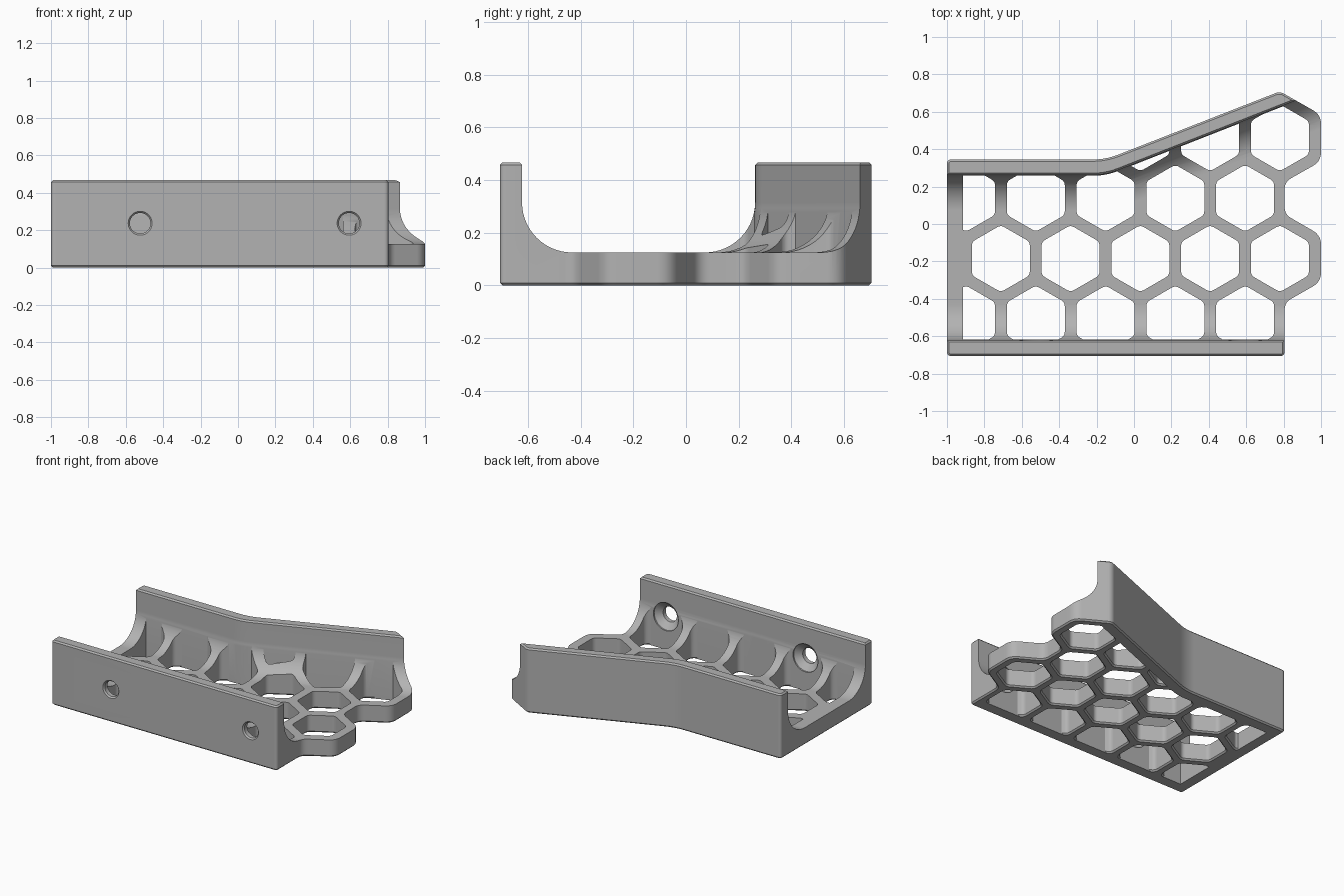
import bpy, bmesh, math
from mathutils import Vector

cube = bpy.data.objects.get("Cube")
if cube:
    bpy.data.objects.remove(cube, do_unlink=True)

grey = bpy.data.materials.new("plain_grey")
grey.use_nodes = True
grey.diffuse_color = (0.45, 0.45, 0.45, 1)
grey.node_tree.nodes["Principled BSDF"].inputs["Base Color"].default_value = (0.45, 0.45, 0.45, 1)

HEIGHT, FLOOR, FILLET, CHAMFER = 0.467, 0.125, 0.19, 0.01
FRONT_INNER, BACK_INNER, BACK_OUTER = -0.622, 0.262, 0.345
BEND_X, SLOPE = -0.15, 0.392
PITCH, CELL = 0.373, 0.155


def soften(p, prev, nxt, cut, steps=5):
    """Replace corner p by a short curve starting `cut` away from it."""
    a = p + (prev - p).normalized() * cut
    b = p + (nxt - p).normalized() * cut
    return [a.lerp(p, i / steps).lerp(p.lerp(b, i / steps), i / steps) for i in range(steps + 1)]


def rounded(corners):
    """Closed polygon from (x, y, cut) corners."""
    pts = [Vector(c[:2]) for c in corners]
    out = []
    for i, c in enumerate(corners):
        out += soften(pts[i], pts[i - 1], pts[(i + 1) % len(pts)], c[2])
    return out


def inset(pts, d):
    """Move a counter-clockwise polygon inward by d."""
    out = []
    for i, p in enumerate(pts):
        a = (p - pts[i - 1]).normalized()
        b = (pts[(i + 1) % len(pts)] - p).normalized()
        na, nb = Vector((-a.y, a.x)), Vector((-b.y, b.x))
        out.append(p + (na + nb) * (d / (1 + na.dot(nb))))
    return out


def flat(pts, z):
    return [(p.x, p.y, z) for p in pts]


def loft(name, shells):
    """Closed mesh; each shell is a list of rings joined in order and capped."""
    bm = bmesh.new()
    for rings in shells:
        loops = [[bm.verts.new(v) for v in ring] for ring in rings]
        n = len(loops[0])
        for lo, hi in zip(loops, loops[1:]):
            for i in range(n):
                j = (i + 1) % n
                bm.faces.new((lo[i], lo[j], hi[j], hi[i]))
        bm.faces.new(loops[0][::-1])
        bm.faces.new(loops[-1])
    bm.normal_update()
    if bm.calc_volume(signed=True) < 0:
        bmesh.ops.reverse_faces(bm, faces=bm.faces[:])
    mesh = bpy.data.meshes.new(name)
    bm.to_mesh(mesh)
    bm.free()
    mesh.materials.append(grey)
    obj = bpy.data.objects.new(name, mesh)
    bpy.context.collection.objects.link(obj)
    return obj


def combine(obj, tool, operation):
    """Boolean obj with tool, using the first solver that gives a solid."""
    mod = obj.modifiers.new(operation.lower(), 'BOOLEAN')
    mod.operation, mod.object = operation, tool
    for solver in ('EXACT', 'MANIFOLD', 'FLOAT'):
        mod.solver = solver
        bpy.context.view_layer.update()
        depsgraph = bpy.context.evaluated_depsgraph_get()
        result = bpy.data.meshes.new_from_object(obj.evaluated_get(depsgraph))
        if len(result.polygons):
            break
    obj.modifiers.clear()
    obj.data = result
    bpy.data.objects.remove(tool, do_unlink=True)


# Full-height block with the bent back and two protruding cells at the right end
outline = rounded([
    (-1, -0.706, 0.025), (0.805, -0.706, 0.025), (0.805, -0.42, 0.04),
    (1, -0.309, 0.05), (1, -0.061, 0.05), (0.805, 0.052, 0.04),
    (0.805, 0.225, 0.04), (1, 0.335, 0.05), (1, 0.584, 0.05),
    (0.78, 0.709, 0.025), (BEND_X, BACK_OUTER, 0.07), (-1, BACK_OUTER, 0.025)])
tray = loft("honeycomb_bracket", [[
    flat(inset(outline, CHAMFER), 0), flat(outline, CHAMFER),
    flat(outline, HEIGHT - CHAMFER), flat(inset(outline, CHAMFER), HEIGHT)]])

# Line of the back wall's inner face
start, bend = Vector((-1.2, BACK_INNER)), Vector((BEND_X, BACK_INNER))
end = Vector((1.3, BACK_INNER + SLOPE * (1.3 - BEND_X)))
back_line = [start] + soften(bend, start, end, 0.07) + [end]

# Channel between the walls, with filleted lower corners and chamfered rims
profile = [(-0.02, 0.6), (-0.02, HEIGHT + 0.01), (0, HEIGHT - CHAMFER)]
for i in range(15):
    a = math.radians(90 * i / 14)
    profile.append((FILLET * (1 - math.cos(a)), FLOOR + FILLET * (1 - math.sin(a))))
stations = []
for i, p in enumerate(back_line):
    before, after = back_line[max(i - 1, 0)], back_line[min(i + 1, len(back_line) - 1)]
    if i == 1:
        before, after = start, bend
    if i == len(back_line) - 2:
        before, after = bend, end
    t = (after - before).normalized()
    inward = Vector((t.y, -t.x))
    ring = [(p.x, FRONT_INNER + d, z) for d, z in profile]
    ring += [(*(p + inward * d), z) for d, z in reversed(profile)]
    stations.append(ring)
combine(tray, loft("channel_cutter", [stations]), 'DIFFERENCE')


# Honeycomb cells, flared at the underside
def cell(cx, cy):
    r = CELL / math.cos(math.pi / 6)
    pts = rounded([(cx + r * math.cos(a), cy + r * math.sin(a), 0.022)
                   for a in (math.radians(30 + 60 * k) for k in range(6))])
    return [flat(inset(pts, -0.028), -0.018), flat(pts, CHAMFER), flat(pts, 0.55)]


row_step = PITCH * math.sqrt(3) / 2
cells = []
for row, last_x, count in ((-1, 0.594, 5), (0, 0.78, 5), (1, 0.594, 5), (2, 0.78, 3)):
    cells += [cell(last_x - PITCH * k, -0.185 + row_step * row) for k in range(count)]
cell_cutter = loft("cell_cutter", cells)

# Keep the cells clear of the walls and the left bar
edge = 0.004
region = [Vector((-0.915, FRONT_INNER + edge)), Vector((1.3, FRONT_INNER + edge))]
region += [p - Vector((0, edge)) for p in reversed(back_line[1:])]
region.append(Vector((-0.915, BACK_INNER - edge)))
combine(cell_cutter, loft("cell_region", [[flat(region, -0.1), flat(region, 0.7)]]), 'INTERSECT')
combine(tray, cell_cutter, 'DIFFERENCE')

# Countersunk screw holes through the front wall
screws = []
for x in (-0.523, 0.594):
    rings = []
    for y, r in ((-0.716, 0.073), (-0.696, 0.055), (-0.665, 0.055), (-0.628, 0.1), (-0.6, 0.1)):
        rings.append([(x + r * math.cos(a), y, 0.237 + r * math.sin(a))
                      for a in (math.tau * k / 40 for k in range(40))])
    screws.append(rings)
combine(tray, loft("screw_cutter", screws), 'DIFFERENCE')

# Smooth curves, crisp edges
bpy.ops.object.select_all(action='DESELECT')
tray.select_set(True)
bpy.context.view_layer.objects.active = tray
bpy.ops.object.shade_smooth_by_angle(angle=math.radians(28))
tray.modifiers.new("weighted_normals", 'WEIGHTED_NORMAL').keep_sharp = True
